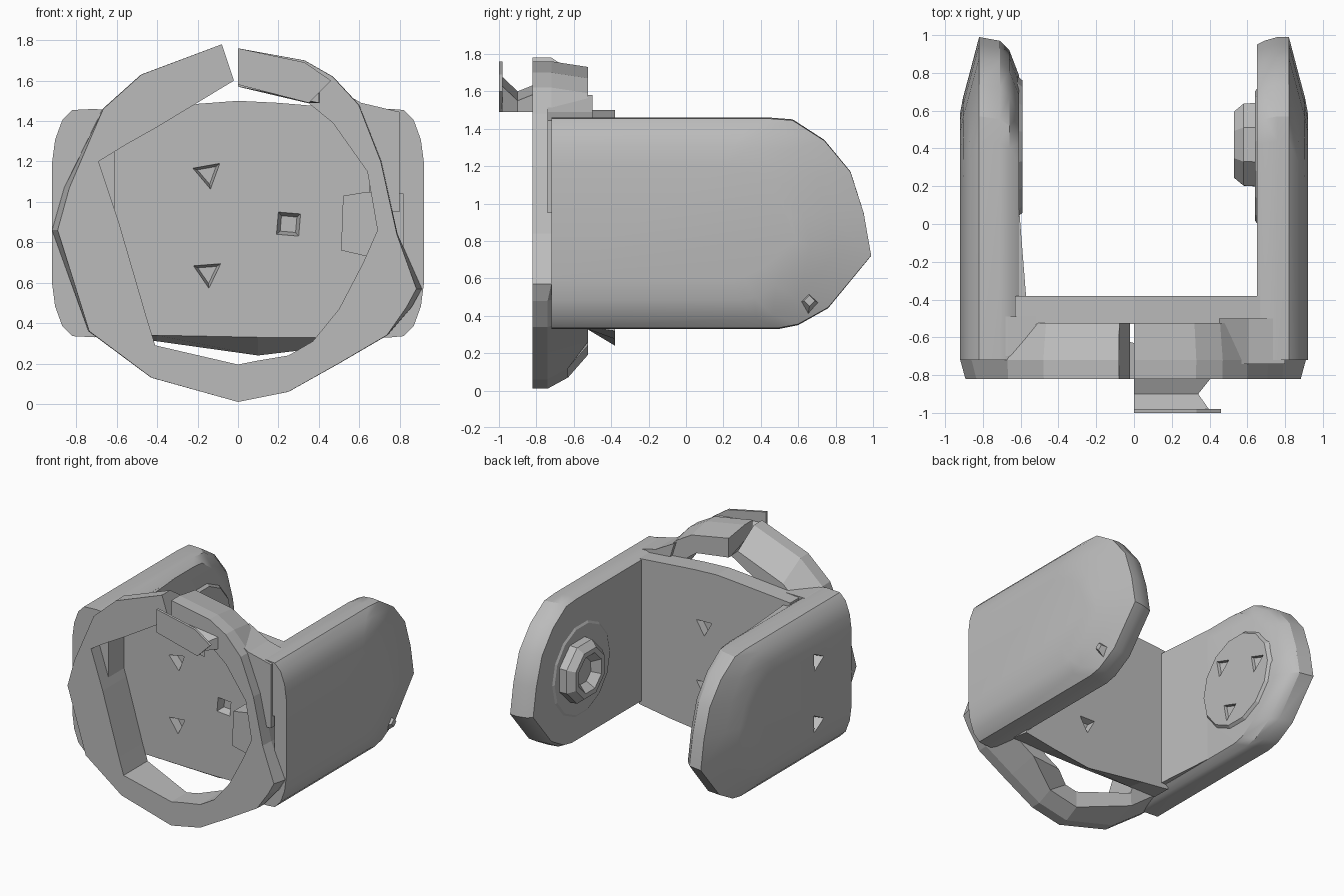
import bpy, bmesh, math

cube = bpy.data.objects.get("Cube")
if cube:
    bpy.data.objects.remove(cube)

grey = bpy.data.materials.new("plain grey")
grey.use_nodes = True
COLOUR = (0.5, 0.5, 0.5, 1)
grey.diffuse_color = COLOUR
grey.node_tree.nodes["Principled BSDF"].inputs["Base Color"].default_value = COLOUR


def loft(name, layers, smooth=None):
    """Skin equal-length loops and cap both ends."""
    bm = bmesh.new()
    rows = [[bm.verts.new(p) for p in layer] for layer in layers]
    for a, b in zip(rows, rows[1:]):
        for i in range(len(a)):
            j = (i + 1) % len(a)
            bm.faces.new((a[i], a[j], b[j], b[i]))
    bm.faces.new(rows[0])
    bm.faces.new(rows[-1])
    bmesh.ops.recalc_face_normals(bm, faces=bm.faces)
    mesh = bpy.data.meshes.new(name)
    bm.to_mesh(mesh)
    bm.free()
    mesh.materials.append(grey)
    ob = bpy.data.objects.new(name, mesh)
    bpy.context.collection.objects.link(ob)
    if smooth:
        bpy.ops.object.select_all(action="DESELECT")
        ob.select_set(True)
        bpy.context.view_layer.objects.active = ob
        bpy.ops.object.shade_smooth_by_angle(angle=math.radians(smooth))
    return ob


def circle(x, y, z, r, n, turn=0.0):
    return [(x, y + r * math.cos(turn + math.tau * i / n),
             z + r * math.sin(turn + math.tau * i / n)) for i in range(n)]


def cut(target, name, layers):
    cutter = loft(name, layers)
    cutter.hide_render = True
    cutter.hide_viewport = True
    mod = target.modifiers.new(name, "BOOLEAN")
    mod.operation = "DIFFERENCE"
    mod.solver = "EXACT"
    mod.object = cutter


# Side arms: rounded end profile (y, z), inset towards both faces
ARM = [(-0.72, 0.33), (0.5, 0.33), (0.6, 0.35), (0.76, 0.44), (0.99, 0.72),
       (0.95, 0.95), (0.88, 1.17), (0.74, 1.34), (0.57, 1.45), (0.44, 1.46), (-0.72, 1.46)]
# x, vertical scale, length taken off the rounded end
OUTER = [(0.82, 0.99, 0.0), (0.87, 0.9, 0.19), (0.905, 0.73, 0.32), (0.92, 0.53, 0.4)]


def arm(name, side, inner_steps):
    layers = []
    for x, s, back in inner_steps + OUTER:
        layers.append([(side * x, y - back * max(0, min(1, (y + 0.2) / 1.1)),
                        0.895 + (z - 0.895) * s) for y, z in ARM])
    return loft(name, layers, smooth=28)


left_arm = arm("left_arm", 1, [(0.65, 0.97, 0.04), (0.69, 1, 0.02), (0.76, 1, 0)])
right_arm = arm("right_arm", -1, [(0.61, 0.93, 0.2), (0.66, 0.99, 0.07), (0.71, 1, 0.02)])

# Inner face of the right arm thickens towards the plate
loft("right_arm_gusset", [[(-0.66, -0.5, z), (-0.57, -0.4, z), (-0.608, 0.08, z), (-0.66, 0.1, z)]
                          for z in (0.37, 1.42)])

# Back plate joining the arms, with a sloping lower edge
EDGE = [(-0.63, 0.34), (-0.4, 0.34), (0.1, 0.33), (0.4, 0.33), (0.67, 0.34),
        (0.67, 1.45), (0.2, 1.49), (0, 1.5), (-0.2, 1.485), (-0.63, 1.45)]
plate = loft("cross_plate", [
    [(x, -0.53, z) for x, z in EDGE],
    [(x, -0.38, z - (max(0, 0.09 - 0.12 * abs(x - 0.1)) if z < 0.5 else 0)) for x, z in EDGE]])


# Shallow wedge sockets in the plate, front and rear
def plate_socket(name, x, z, r, n, turn, y0, y1):
    ring = [(r * math.cos(turn + math.tau * i / n), r * math.sin(turn + math.tau * i / n))
            for i in range(n)]
    cut(plate, name, [[(x + a * s, y, z + b * s) for a, b in ring]
                      for y, s in ((y0, 1), (y1, 0.6))])


for k, (x, z, n, turn) in enumerate([(-0.15, 1.14, 3, 0.7), (0.25, 0.89, 4, 0.7), (-0.15, 0.65, 3, 0.6)]):
    plate_socket(f"front_socket_cutter_{k}", x, z, 0.09, n, turn, -0.56, -0.47)
for k, z in enumerate((1.07, 0.6)):
    plate_socket(f"rear_socket_cutter_{k}", 0.11, z, 0.09, 3, 2.6, -0.35, -0.43)

# Two wedge sockets on the outside of the right arm
for k, z in enumerate((1.11, 0.63)):
    cut(right_arm, f"arm_socket_cutter_{k}",
        [circle(-0.96, -0.3, z, 0.09, 3, 1), circle(-0.85, -0.3, z, 0.06, 3, 1)])

# Split front ring: outer x, z and inner x, z around the opening
RING = [(0, 1.76, 0, 1.58), (0.33, 1.70, 0.28, 1.54), (0.47, 1.62, 0.36, 1.48),
        (0.6, 1.48, 0.47, 1.39), (0.71, 1.2, 0.64, 1.15), (0.79, 0.84, 0.69, 0.86),
        (0.91, 0.57, 0.62, 0.70), (0.86, 0.48, 0.5, 0.47), (0.74, 0.34, 0.37, 0.31),
        (0.5, 0.2, 0.25, 0.24), (0.25, 0.06, 0.1, 0.215), (0, 0.01, 0, 0.195),
        (-0.43, 0.13, -0.41, 0.29), (-0.74, 0.36, -0.45, 0.42), (-0.92, 0.86, -0.59, 0.9),
        (-0.86, 1.07, -0.69, 1.2), (-0.67, 1.46, -0.56, 1.28), (-0.48, 1.63, -0.4, 1.37),
        (-0.08, 1.78, -0.02, 1.6)]
sections = []
for ox, oz, ix, iz in RING:
    low = oz < 0.5
    rise = 0.06 if low else -0.13 if ox < 0 and oz > 1.4 else -0.03
    depth = -0.63 if oz < 0.1 else -0.525
    shrink = 0.97 if abs(ox) > 0.8 else 0.995
    sections.append([(ox, -0.74 if low else -0.72, oz), (ox * shrink, -0.82, oz),
                     (ix, -0.82, iz), (ix, depth, iz), (ox * 0.97, depth, oz + rise)])
loft("front_ring", sections)

# Shoulder webs filling the corners between the ring and the arms
loft("left_shoulder", [[(0.45, y, 1.58), (0.61, y, 1.49), (0.8, y, 1.445), (0.8, y, 0.95),
                        (0.72, y, 0.95), (0.62, y, 1.3), (0.5, y, 1.42)] for y in (-0.74, -0.5)])
loft("right_shoulder", [[(-0.52, y, 1.46), (-0.67, y, 1.458), (-0.8, y, 1.44), (-0.8, y, 1.2),
                         (-0.64, y, 1.25)] for y in (-0.7, -0.49)])

# Small latch block on the ring's inner edge, and the slot beside it
loft("latch_block", [
    [(0.52, y, 1.03), (0.51, y, 0.76), (0.64, y, 0.73), (0.7, y, 0.78), (0.7, y, 1.04), (0.64, y, 1.05)]
    for y in (-0.8, -0.62)])
cut(left_arm, "latch_slot_cutter",
    [[(0.71, y, 0.76), (0.82, y, 0.76), (0.82, y, 1.04), (0.71, y, 1.04)] for y in (-0.9, -0.58)])

# Folded clip standing off the front of the ring
loft("clip_plate", [[(0, y, 1.76), (0.33, y, 1.69), (0.46, y, 1.6), (0.35, y, 1.49), (0, y, 1.58)]
                    for y in (-1.0, -0.98)])
loft("clip_neck", [[(0, y, top), (w, y, top - 0.05), (w, y, 1.49), (0, y, 1.57)]
                   for y, top, w in ((-0.985, 1.68, 0.4), (-0.9, 1.6, 0.34), (-0.8, 1.64, 0.42))])

# Cupped octagonal hub with a flat collar inside the left arm
loft("left_hub_collar", [circle(0.665, 0.36, 0.88, 0.38, 14), circle(0.64, 0.36, 0.88, 0.34, 14)])
loft("left_hub", [circle(x, 0.42, 0.9, r, 8, 0.39) for x, r in
                  ((0.66, 0.24), (0.58, 0.235), (0.53, 0.19), (0.53, 0.15), (0.59, 0.1))])

# Round pad with three sockets on the inside of the right arm
pad = loft("right_pad", [circle(-0.65, 0.41, 0.87, 0.4, 14), circle(-0.59, 0.41, 0.87, 0.35, 14)])
for k in range(3):
    a = math.tau * k / 3 + 0.2
    y, z = 0.41 + 0.23 * math.cos(a), 0.87 + 0.23 * math.sin(a)
    cut(pad, f"pad_socket_cutter_{k}",
        [circle(-0.57, y, z, 0.09, 3, a), circle(-0.63, y, z, 0.06, 3, a)])

# Pointed nick on the outside of the left arm
loft("left_arm_nick", [circle(0.8, 0.65, 0.46, 0.07, 4), circle(0.88, 0.66, 0.48, 0.03, 4)])
